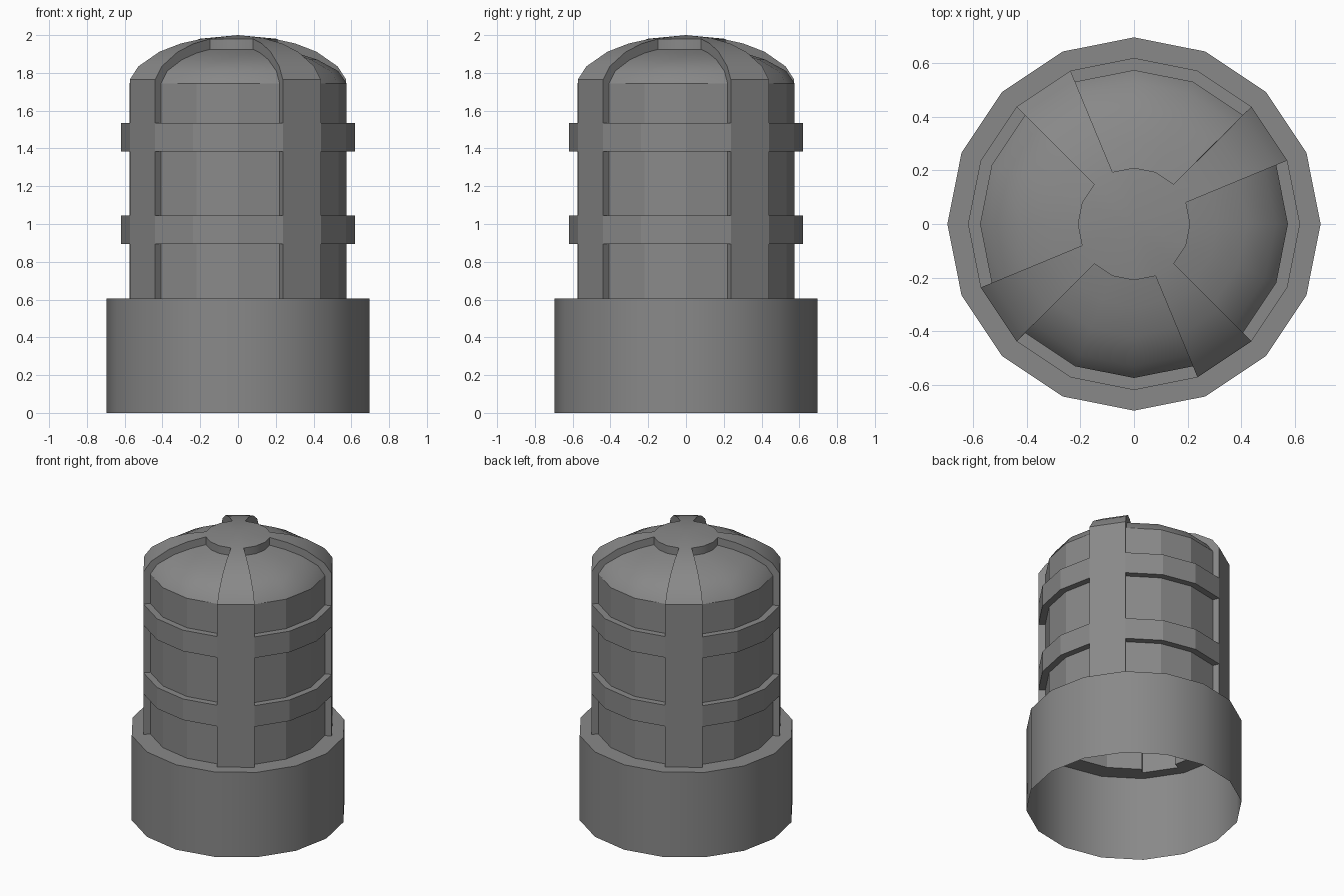
import bpy, bmesh, math

if "Cube" in bpy.data.objects:
    bpy.data.objects.remove(bpy.data.objects["Cube"])

SIDES = 16
grey = bpy.data.materials.new("grey")
grey.diffuse_color = (0.25, 0.25, 0.25, 1)
grey.use_nodes = True
grey.node_tree.nodes["Principled BSDF"].inputs["Base Color"].default_value = grey.diffuse_color

# Profiles from bottom to top (radius, z): raised cage and recessed panels
OUTER = [(.62, .605), (.62, .895), (.62, 1.045), (.62, 1.385), (.62, 1.535), (.62, 1.765),
         (.57, 1.835), (.45, 1.912), (.33, 1.955), (.21, 1.98), (0, 2.0)]
INNER = [(.575, .605), (.575, .895), (.575, 1.045), (.575, 1.385), (.575, 1.535), (.575, 1.745),
         (.53, 1.81), (.42, 1.87), (.31, 1.905), (.21, 1.925), (0, 1.945)]
ROWS = len(OUTER) - 1


def polar(i, r, z):
    a = 2 * math.pi * i / SIDES
    return (r * math.cos(a), r * math.sin(a), z)


def raised(i, j):
    """Vertical bars, two hoops and the top hub stand proud."""
    return i % 4 == 1 or j in (1, 3, ROWS - 1)


def point(i, j, up):
    return polar(i, *(OUTER if up else INNER)[j])


def build(name, quads):
    bm = bmesh.new()
    for q in quads:
        corners = list(dict.fromkeys(q))
        if len(corners) > 2:
            bm.faces.new([bm.verts.new(c) for c in corners])
    bmesh.ops.remove_doubles(bm, verts=bm.verts, dist=1e-4)
    bmesh.ops.recalc_face_normals(bm, faces=bm.faces)
    me = bpy.data.meshes.new(name)
    bm.to_mesh(me)
    bm.free()
    me.materials.append(grey)
    ob = bpy.data.objects.new(name, me)
    bpy.context.collection.objects.link(ob)
    bpy.ops.object.select_all(action='DESELECT')
    ob.select_set(True)
    bpy.context.view_layer.objects.active = ob
    bpy.ops.object.shade_smooth_by_angle(angle=math.radians(30))
    return ob


# Caged body: one skin with raised bars and recessed panels
quads = []
for i in range(SIDES):
    for j in range(ROWS):
        u = raised(i, j)
        quads.append([point(i, j, u), point(i + 1, j, u), point(i + 1, j + 1, u), point(i, j + 1, u)])
        # side wall towards the next column
        if raised(i + 1, j) != u:
            quads.append([point(i + 1, j, u), point(i + 1, j, not u),
                          point(i + 1, j + 1, not u), point(i + 1, j + 1, u)])
        # ledge towards the next row
        if j + 1 < ROWS and raised(i, j + 1) != u:
            quads.append([point(i, j + 1, u), point(i + 1, j + 1, u),
                          point(i + 1, j + 1, not u), point(i, j + 1, not u)])
body = build("caged_body", quads)
for p in body.data.polygons:
    if p.center.z < 1.74:
        p.use_smooth = False

# Base collar: open tube with a top ledge reaching the body
quads = []
R, H = .697, .605
for i in range(SIDES):
    u = raised(i, 0)
    quads.append([polar(i, R, 0), polar(i + 1, R, 0), polar(i + 1, R, H), polar(i, R, H)])
    quads.append([polar(i, R, H), polar(i + 1, R, H), point(i + 1, 0, u), point(i, 0, u)])
build("base_collar", quads)
